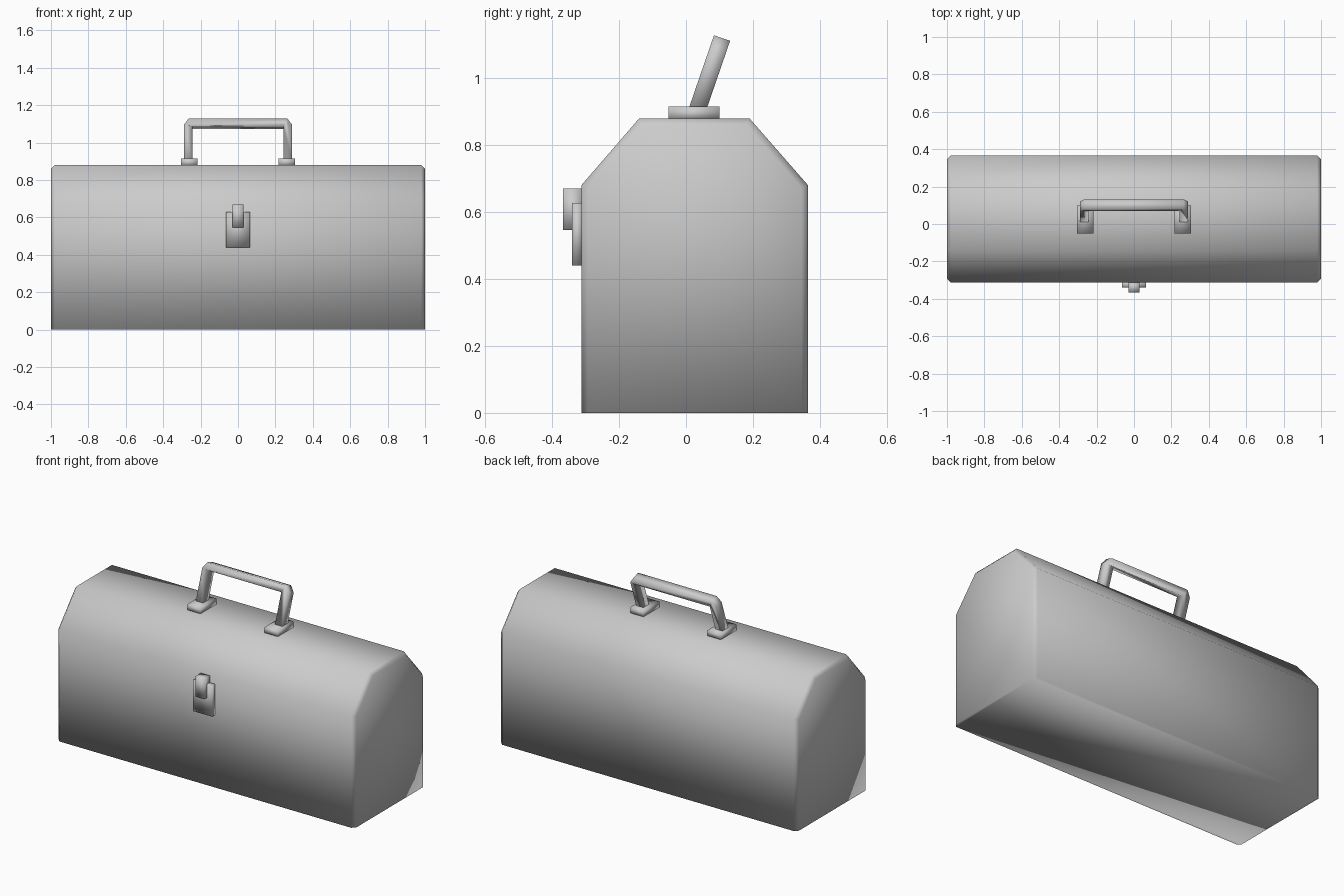
import bpy, bmesh, math
from mathutils import Matrix, Vector

if "Cube" in bpy.data.objects:
    bpy.data.objects.remove(bpy.data.objects["Cube"])


def prism(name, profile, axis, lo, hi, matrix=None):
    """Extrude a 2D outline along x (outline is y,z) or y (outline is x,z)."""
    bm = bmesh.new()
    place = (lambda p: (lo, p[0], p[1])) if axis == 'X' else (lambda p: (p[0], lo, p[1]))
    face = bm.faces.new([bm.verts.new(place(p)) for p in profile])
    ext = bmesh.ops.extrude_face_region(bm, geom=[face])
    moved = [g for g in ext['geom'] if isinstance(g, bmesh.types.BMVert)]
    step = Vector((hi - lo, 0, 0)) if axis == 'X' else Vector((0, hi - lo, 0))
    bmesh.ops.translate(bm, verts=moved, vec=step)
    bmesh.ops.recalc_face_normals(bm, faces=bm.faces)
    return finish(name, bm, matrix)


def finish(name, bm, matrix=None):
    if matrix:
        bm.transform(matrix)
    for f in bm.faces:
        f.smooth = True
    mesh = bpy.data.meshes.new(name)
    bm.to_mesh(mesh)
    bm.free()
    obj = bpy.data.objects.new(name, mesh)
    bpy.context.collection.objects.link(obj)
    return obj


def box(name, x0, x1, y0, y1, z0, z1):
    return prism(name, [(x0, z0), (x1, z0), (x1, z1), (x0, z1)], 'Y', y0, y1)


# Box body with sloped lid shoulders
body = prism("toolbox_body",
             [(-0.313, 0), (0.365, 0), (0.365, 0.68), (0.19, 0.88), (-0.14, 0.88), (-0.313, 0.68)],
             'X', -1.0, 1.0)

# Small chamfer around both ends, except along the floor
bm = bmesh.new()
bm.from_mesh(body.data)
rim = [e for e in bm.edges
       if abs(e.verts[0].co.x - e.verts[1].co.x) < 1e-4
       and max(v.co.z for v in e.verts) > 0.01]
bmesh.ops.bevel(bm, geom=rim, offset=0.02, segments=1, affect='EDGES')
for f in bm.faces:
    f.smooth = True
bm.to_mesh(body.data)
bm.free()

# Front latch
box("latch_plate", -0.064, 0.064, -0.34, -0.31, 0.44, 0.628)
box("latch_hasp", -0.03, 0.03, -0.367, -0.31, 0.547, 0.67)

# Handle feet
for side, c in (("left", -0.26), ("right", 0.26)):
    box("handle_foot_" + side, c - 0.044, c + 0.044, -0.052, 0.10, 0.875, 0.915)

# Leaning handle: a bracket outline with cut outer corners
half = [(0.242, -0.02), (0.29, -0.02), (0.29, 0.181), (0.264, 0.217)]
inner = (0.242, 0.174)
outline = [inner] + half + [(-x, z) for x, z in reversed(half)] + [(-inner[0], inner[1])]
lean = Matrix.Translation((0, 0.037, 0.915)) @ Matrix.Rotation(math.radians(-19), 4, 'X')
prism("handle", outline, 'Y', -0.0255, 0.0255, lean)
